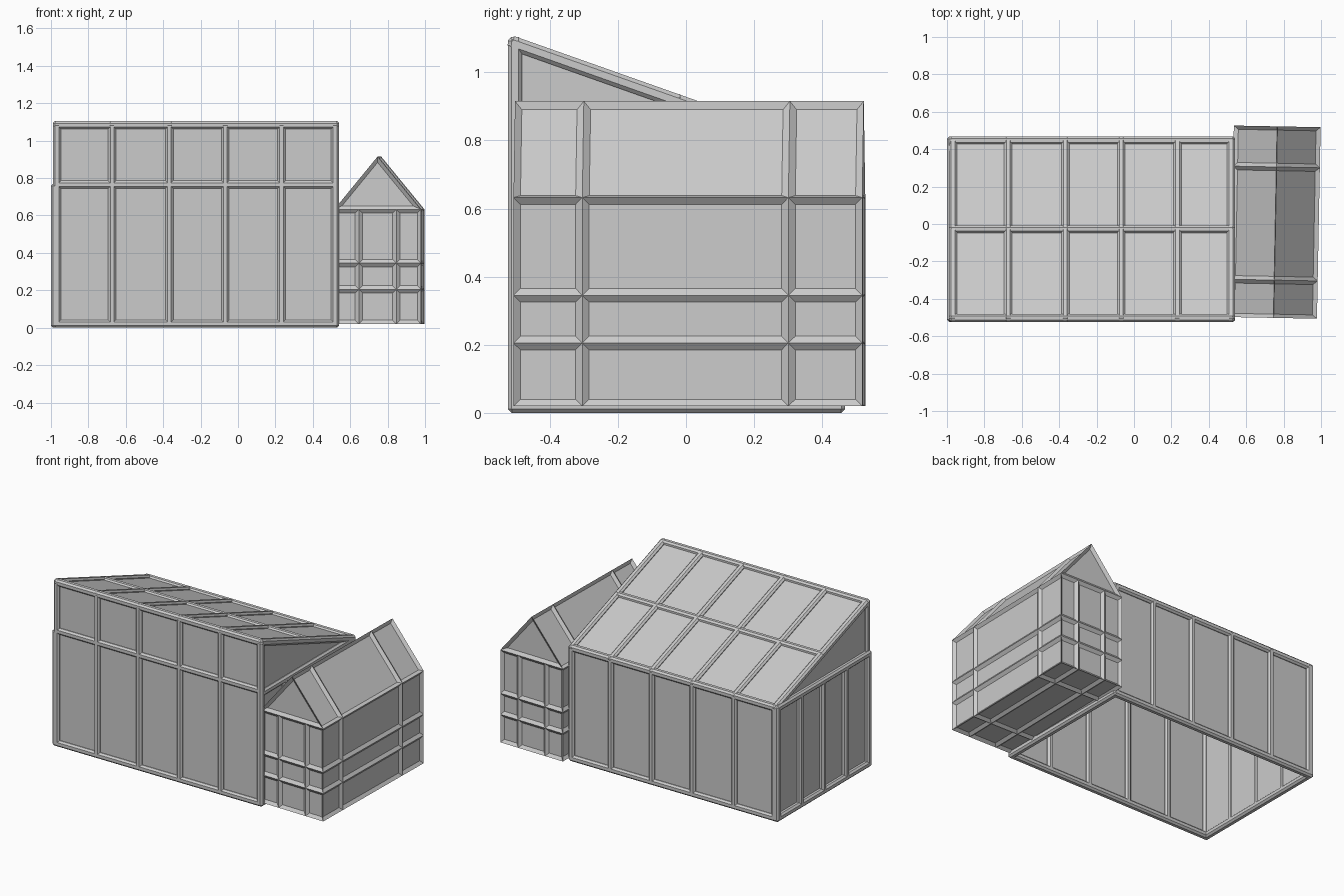
import bpy, bmesh, math
from mathutils import Vector, Matrix

if "Cube" in bpy.data.objects:
    bpy.data.objects.remove(bpy.data.objects["Cube"])


def finish(name, bm):
    me = bpy.data.meshes.new(name)
    bm.to_mesh(me)
    bm.free()
    ob = bpy.data.objects.new(name, me)
    bpy.context.collection.objects.link(ob)
    return ob


def bars(name, segs, w=0.042):
    """Square chamfered bars along each (start, end) segment."""
    bm = bmesh.new()
    for a, b in segs:
        a, b = Vector(a), Vector(b)
        d = b - a
        m = (Matrix.Translation((a + b) / 2)
             @ d.to_track_quat('Z', 'Y').to_matrix().to_4x4()
             @ Matrix.Diagonal((w, w, d.length + w * 0.95, 1)))
        bmesh.ops.create_cube(bm, size=1, matrix=m)
    ob = finish(name, bm)
    mod = ob.modifiers.new("chamfer", 'BEVEL')
    mod.width = 0.011
    mod.segments = 1
    return ob


def panes(name, polys):
    bm = bmesh.new()
    for p in polys:
        bm.faces.new([bm.verts.new(c) for c in p])
    ob = finish(name, bm)
    mod = ob.modifiers.new("thickness", 'SOLIDIFY')
    mod.thickness = 0.01
    mod.offset = 0
    return ob


# Large lean-to greenhouse: bar centre lines
XS = [-0.968, -0.673, -0.367, -0.068, 0.232, 0.519]
F, B = -0.502, 0.446            # front and back planes
L, R = XS[0], XS[-1]
Z0, ZR, ZT = 0.021, 0.765, 1.083
ZB = 0.748                      # back eave
YM = (F + B) / 2
ZM = (ZT + ZB) / 2
YS = [F + (B - F) * i / 4 for i in range(5)]

bars("front_wall_frame",
     [((x, F, Z0), (x, F, ZT)) for x in XS] +
     [((L, F, z), (R, F, z)) for z in (Z0, ZR, ZT)])
bars("back_wall_frame",
     [((x, B, Z0), (x, B, ZB)) for x in XS] +
     [((L, B, z), (R, B, z)) for z in (Z0, ZB)])
bars("roof_frame",
     [((x, F, ZT), (x, B, ZB)) for x in XS] +
     [((L, YM, ZM), (R, YM, ZM))])
for nm, x in (("left", L - 0.011), ("right", R)):
    bars(nm + "_wall_frame",
         [((x, y, Z0), (x, y, ZB)) for y in YS] +
         [((x, F, z), (x, B, z)) for z in (Z0, ZB)])

# Glass sheets
panes("greenhouse_glass", [
    [(L, F, Z0), (R, F, Z0), (R, F, ZT), (L, F, ZT)],
    [(L, B, Z0), (R, B, Z0), (R, B, ZB), (L, B, ZB)],
    [(L, F, ZT), (R, F, ZT), (R, B, ZB), (L, B, ZB)],
    [(L, F, Z0), (L, B, Z0), (L, B, ZB), (L, F, ZT)],
    [(R, F, Z0), (R, B, Z0), (R, B, ZB), (R, F, ZT)]])

# Small gabled greenhouse: panelled shell with recessed panes
HX, HY = 0.232, 0.512
gx = [-HX, -0.1, 0.1, HX]
gy = [-HY, -0.31, 0.295, HY]
gz = [0.02, 0.205, 0.345, 0.632]
ZP = 0.915
bm = bmesh.new()


def face(*pts):
    bm.faces.new([bm.verts.new(p) for p in pts])


def grid(us, vs, f):
    for u0, u1 in zip(us, us[1:]):
        for v0, v1 in zip(vs, vs[1:]):
            face(f(u0, v0), f(u1, v0), f(u1, v1), f(u0, v1))


for s in (-1, 1):
    # end wall, gable, side wall and roof slope
    grid(gx, gz, lambda u, v: (u, s * HY, v))
    face((-HX, s * HY, gz[-1]), (-0.1, s * HY, gz[-1]), (0.1, s * HY, gz[-1]),
         (HX, s * HY, gz[-1]), (0, s * HY, ZP))
    grid(gy, gz, lambda u, v: (s * HX, u, v))
    grid(gy, [0, 1], lambda u, v: (s * HX * (1 - v), u, gz[-1] + (ZP - gz[-1]) * v))
grid(gx, gy, lambda u, v: (u, v, gz[0]))
bmesh.ops.remove_doubles(bm, verts=bm.verts[:], dist=1e-4)
bmesh.ops.recalc_face_normals(bm, faces=bm.faces[:])
bmesh.ops.inset_individual(bm, faces=bm.faces[:], thickness=0.02, depth=-0.015,
                           use_even_offset=True)
hut = finish("small_gabled_greenhouse", bm)
hut.location = (0.756, 0.01, 0)
hut.rotation_euler.z = math.radians(-1.1)
